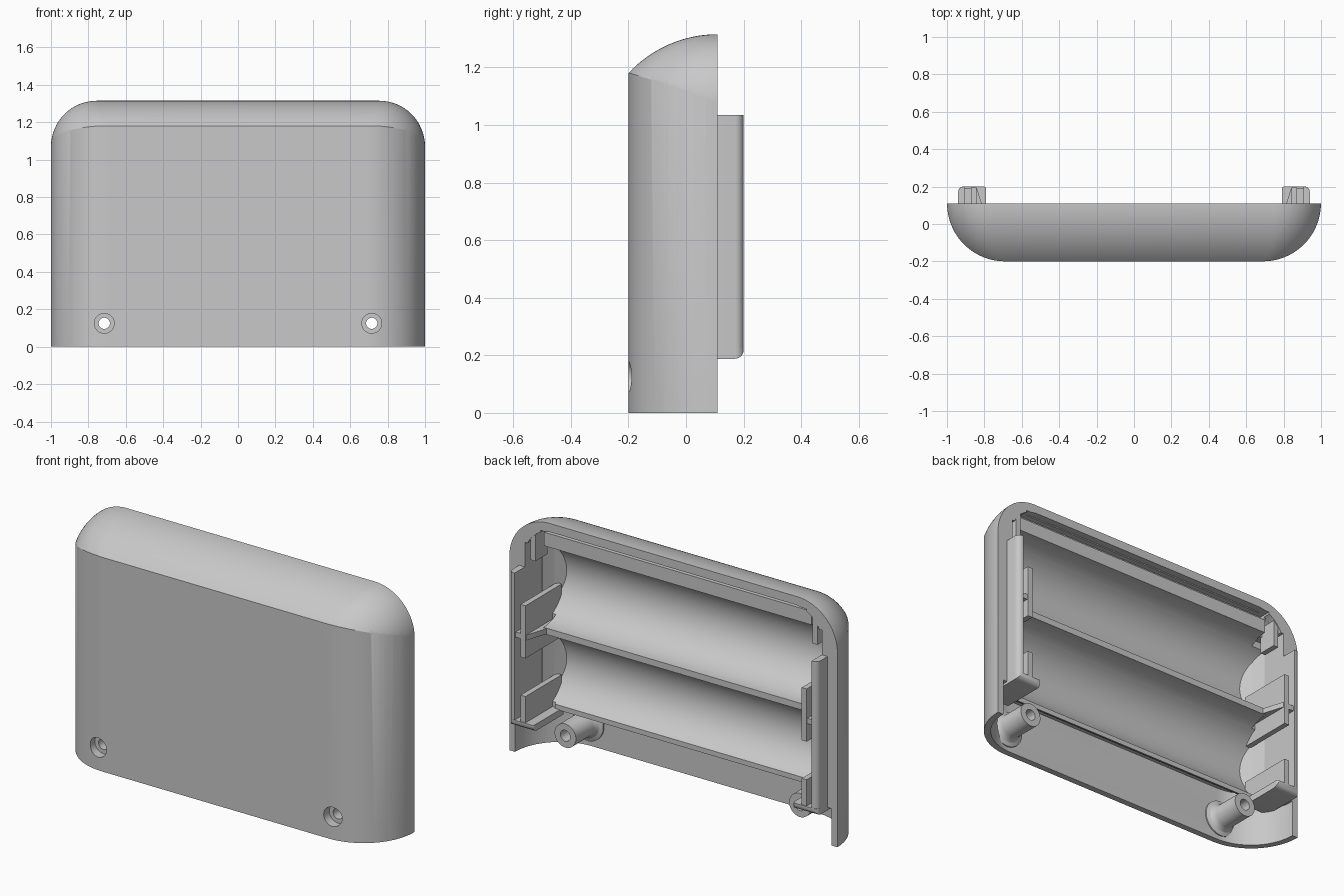
import bpy, bmesh
from math import sin, cos, pi, sqrt

if "Cube" in bpy.data.objects:
    bpy.data.objects.remove(bpy.data.objects["Cube"])

grey = bpy.data.materials.new("plain grey")
grey.use_nodes = True
colour = (0.58, 0.58, 0.58, 1)
grey.diffuse_color = colour
grey.node_tree.nodes["Principled BSDF"].inputs["Base Color"].default_value = colour


def finish(name, bm):
    bmesh.ops.recalc_face_normals(bm, faces=bm.faces)
    mesh = bpy.data.meshes.new(name)
    bm.to_mesh(mesh)
    bm.free()
    ob = bpy.data.objects.new(name, mesh)
    bpy.context.collection.objects.link(ob)
    mesh.materials.append(grey)
    return ob


def loft(name, rings):
    """Skin closed rings of equal length and cap both ends."""
    bm = bmesh.new()
    rows = [[bm.verts.new(p) for p in ring] for ring in rings]
    n = len(rows[0])
    for a, b in zip(rows, rows[1:]):
        for i in range(n):
            j = (i + 1) % n
            bm.faces.new((a[i], a[j], b[j], b[i]))
    bm.faces.new(rows[0])
    bm.faces.new(rows[-1])
    return finish(name, bm)


def prism(name, pts, axis, lo, hi):
    """Extrude a 2D outline along x, y or z."""
    place = {"x": lambda p, t: (t, p[0], p[1]),
             "y": lambda p, t: (p[0], t, p[1]),
             "z": lambda p, t: (p[0], p[1], t)}[axis]
    return loft(name, [[place(p, t) for p in pts] for t in (lo, hi)])


def box(name, x, y, z):
    a, b = sorted(x)
    return prism(name, [(a, y[0]), (b, y[0]), (b, y[1]), (a, y[1])], "z", *z)


def arc(cx, cy, r, a0, a1, n):
    return [(cx + r * cos(a0 + (a1 - a0) * i / n),
             cy + r * sin(a0 + (a1 - a0) * i / n)) for i in range(n + 1)]


def circle(centre, r, n=48):
    return arc(*centre, r, 0, 2 * pi * (n - 1) / n, n - 1)


def both(half):
    """Mirror half an outline in x."""
    return half + [(-x, y) for x, y in reversed(half)]


def boolean(ob, cutters, operation="DIFFERENCE"):
    """Apply the cutters to the object and remove them."""
    for c in cutters:
        mod = ob.modifiers.new("cut", "BOOLEAN")
        mod.operation, mod.solver, mod.object = operation, "EXACT", c
        bpy.context.view_layer.update()
        deps = bpy.context.evaluated_depsgraph_get()
        mesh = bpy.data.meshes.new_from_object(ob.evaluated_get(deps))
        ob.modifiers.clear()
        ob.data = mesh
        bpy.data.objects.remove(c)
    return ob


def arch(half, top, r, bottom):
    """Outline with square feet and two rounded upper corners."""
    return both([(half, bottom)] + arc(half - r, top - r, r, 0, pi / 2, 16))


def bow(r, back):
    """Plan outline with curved front corners."""
    return both(arc(0.69, 0.11, r, -pi / 2, 0, 24) + [(0.69 + r, back)])


BACK, FRONT, TOP = 0.11, -0.2, 1.315
LOW, HIGH, AXIS_Y = 0.45, 0.935, 0.07

# Outer shell: domed top sweep trimmed by the curved plan
R = 0.423
rings = []
for i in range(21):
    y = BACK + (FRONT - BACK) * i / 20
    d = R - sqrt(R * R - (BACK - y) ** 2)
    rings.append([(x, y, z) for x, z in arch(1 - d, TOP - d, 0.245 - 0.6 * d, 0)])
shell = loft("shell", rings)
boolean(shell, [prism("plan", bow(0.3095, 0.4), "z", -0.2, 1.6)], "INTERSECT")

# Open bottom bay, bounded above by the round underside of the lower trough
bay = prism("bay", bow(0.275, 0.4), "z", -0.2, 0.3)
boolean(bay, [prism("underside", circle((AXIS_Y, LOW), 0.25, 96), "x", -1.2, 1.2)])

# Shallow rear recess, deeper in its upper corners, with a groove under the rim
corners = prism("corners", arch(0.905, 1.267, 0.17, 1.0), "y", 0.01, 0.4)
boolean(corners, [box("middle", (-0.815, 0.815), (-0.1, 0.5), (0.9, 1.4))])
cuts = [bay, corners,
        prism("recess", arch(0.905, 1.268, 0.17, 0.15), "y", AXIS_Y, 0.4),
        box("groove", (-0.81, 0.81), (0.04, 0.2), (1.235, 1.262)),
        box("lip", (-0.9, 0.9), (-0.03, 0.2), (0.16, 0.4))]

# Side pockets, and two troughs with slanted ends
for s in (1, -1):
    cuts.append(box("pocket", (s * 0.82, s * 0.905), (-0.04, 0.2), (0.17, 1.17)))
ends = both([(0.825, -0.17), (0.874, -0.1), (0.904, -0.04), (0.904, 0.5)])
for z in (LOW, HIGH):
    trough = prism("trough", circle((AXIS_Y, z), 0.225, 64), "x", -1, 1)
    cuts.append(boolean(trough, [prism("ends", ends, "z", 0, 1.4)], "INTERSECT"))
boolean(shell, cuts)
parts = [shell]

for s, side in ((1, "left"), (-1, "right")):
    # Screw post with a flared base and a countersunk hole
    c = (s * 0.715, 0.125)
    profile = ((0.1, -0.17), (0.1, -0.158), (0.08, -0.15), (0.07, -0.138), (0.065, -0.12), (0.065, 0.03))
    post = loft(side + "_screw_post", [[(x, y, z) for x, z in circle(c, r)] for r, y in profile])
    for ob in (post, shell):
        boolean(ob, [prism("hole", circle(c, 0.03), "y", -0.3, 0.3),
                     prism("countersink", circle(c, 0.053), "y", -0.3, -0.15)])
    parts.append(post)

    # Side rail with a rounded outer edge
    rail = [(0.905, -0.04), (0.94, -0.04)] + arc(0.91, 0.17, 0.03, 0, pi / 2, 6) + [(0.905, 0.2)]
    parts.append(prism(side + "_rail", [(s * x, y) for x, y in rail], "z", 0.22, 1.035))

    # Foot closing the lower end of the rail, rounded like it
    foot = [(-0.06, 0.225), (-0.06, 0.188)] + arc(0.17, 0.218, 0.03, -pi / 2, 0, 6) + [(0.2, 0.225)]
    foot = prism(side + "_foot", foot, "x", s * 0.75, s * 0.97)
    plan = ([(0.79, -0.1), (0.94, -0.1)] + arc(0.91, 0.171, 0.03, 0, pi / 2, 6)
            + arc(0.805, 0.186, 0.015, pi / 2, pi, 4))
    parts.append(boolean(foot, [prism("plan", [(s * x, y) for x, y in plan], "z", 0, 1)], "INTERSECT"))

    # Contact plates, tapered middle shelf and upper rib
    for label, lo, hi in (("lower", 0.22, 0.37), ("upper", 0.58, 0.87)):
        parts.append(box(f"{side}_{label}_contact_plate", (s * 0.842, s * 0.872), (-0.12, 0.195), (lo, hi)))
    shelf = [(0.91, 0.19), (0.84, 0.19), (0.8, 0.065), (0.8, -0.06), (0.91, -0.06)]
    parts.append(prism(side + "_shelf", [(s * x, y) for x, y in shelf], "z", 0.678, 0.707))
    parts.append(box(side + "_rib", (s * 0.845, s * 0.875), (0.0, 0.105), (1.08, 1.25)))

# Smooth the curved faces and keep the edges crisp
bpy.ops.object.select_all(action="DESELECT")
for ob in parts:
    ob.select_set(True)
bpy.context.view_layer.objects.active = shell
bpy.ops.object.shade_smooth_by_angle(angle=pi / 7)
